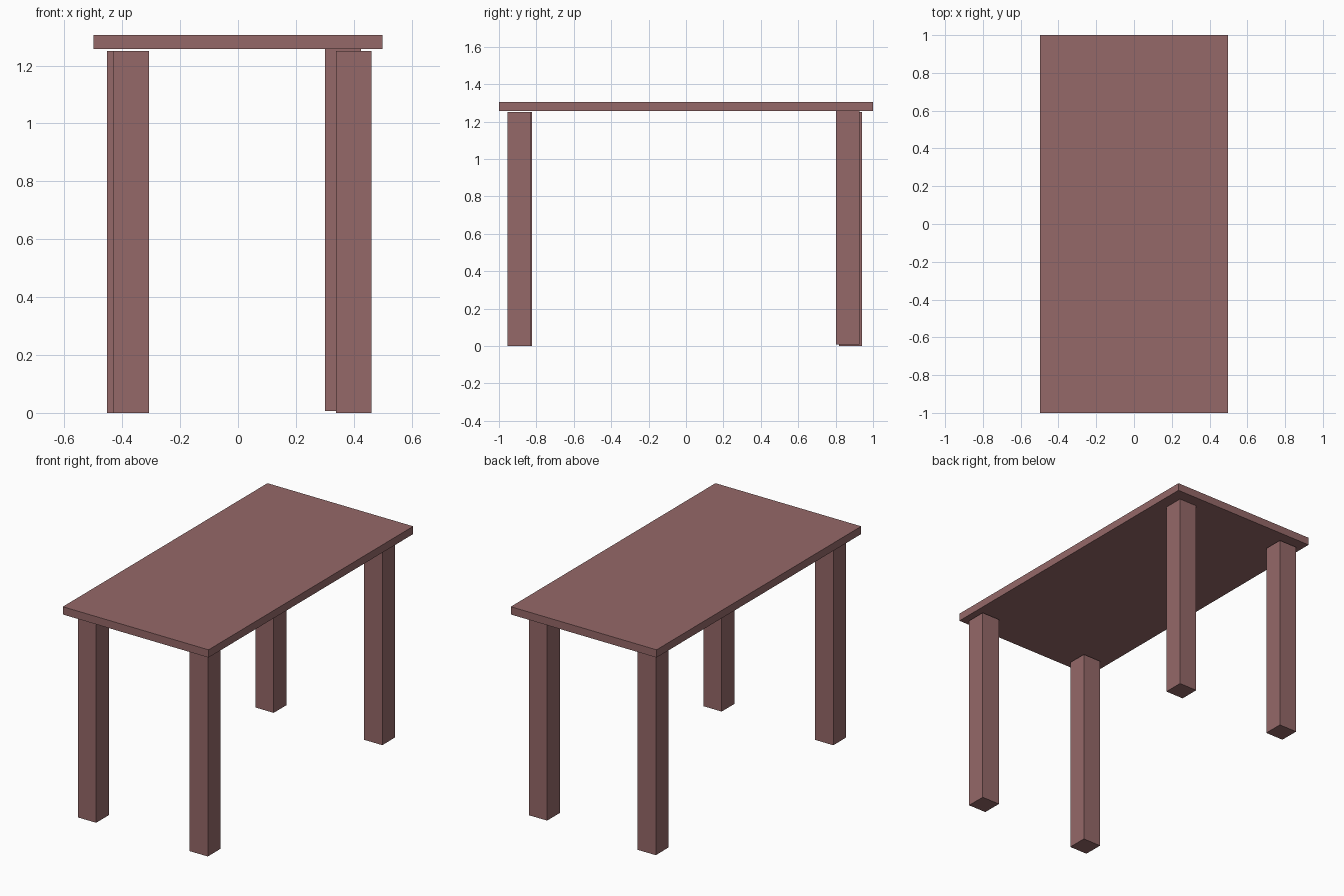
import bpy

if "Cube" in bpy.data.objects:
    bpy.data.objects.remove(bpy.data.objects["Cube"])

wood = bpy.data.materials.new("reddish_wood")
wood.diffuse_color = (0.30, 0.14, 0.14, 1)
wood.use_nodes = True
wood.node_tree.nodes["Principled BSDF"].inputs["Base Color"].default_value = wood.diffuse_color


def box(name, center, size):
    bpy.ops.mesh.primitive_cube_add(size=1, location=center)
    ob = bpy.context.object
    ob.name = name
    ob.scale = size
    bpy.ops.object.transform_apply(location=False, rotation=False, scale=True)
    ob.data.materials.append(wood)
    return ob


# Table top slab
box("table_top", (0, 0, 1.281), (0.997, 2.0, 0.048))

# Four square legs, slightly unevenly placed: centre x, centre y, foot height
LEG_WIDTH, LEG_HEIGHT = 0.124, 1.25
legs = {
    "front_left_leg": (-0.369, -0.886, 0.0),
    "front_right_leg": (0.400, -0.893, 0.0),
    "back_left_leg": (-0.390, 0.879, 0.0),
    "back_right_leg": (0.363, 0.865, 0.007),
}
for name, (x, y, foot) in legs.items():
    box(name, (x, y, foot + LEG_HEIGHT / 2), (LEG_WIDTH, LEG_WIDTH, LEG_HEIGHT))
